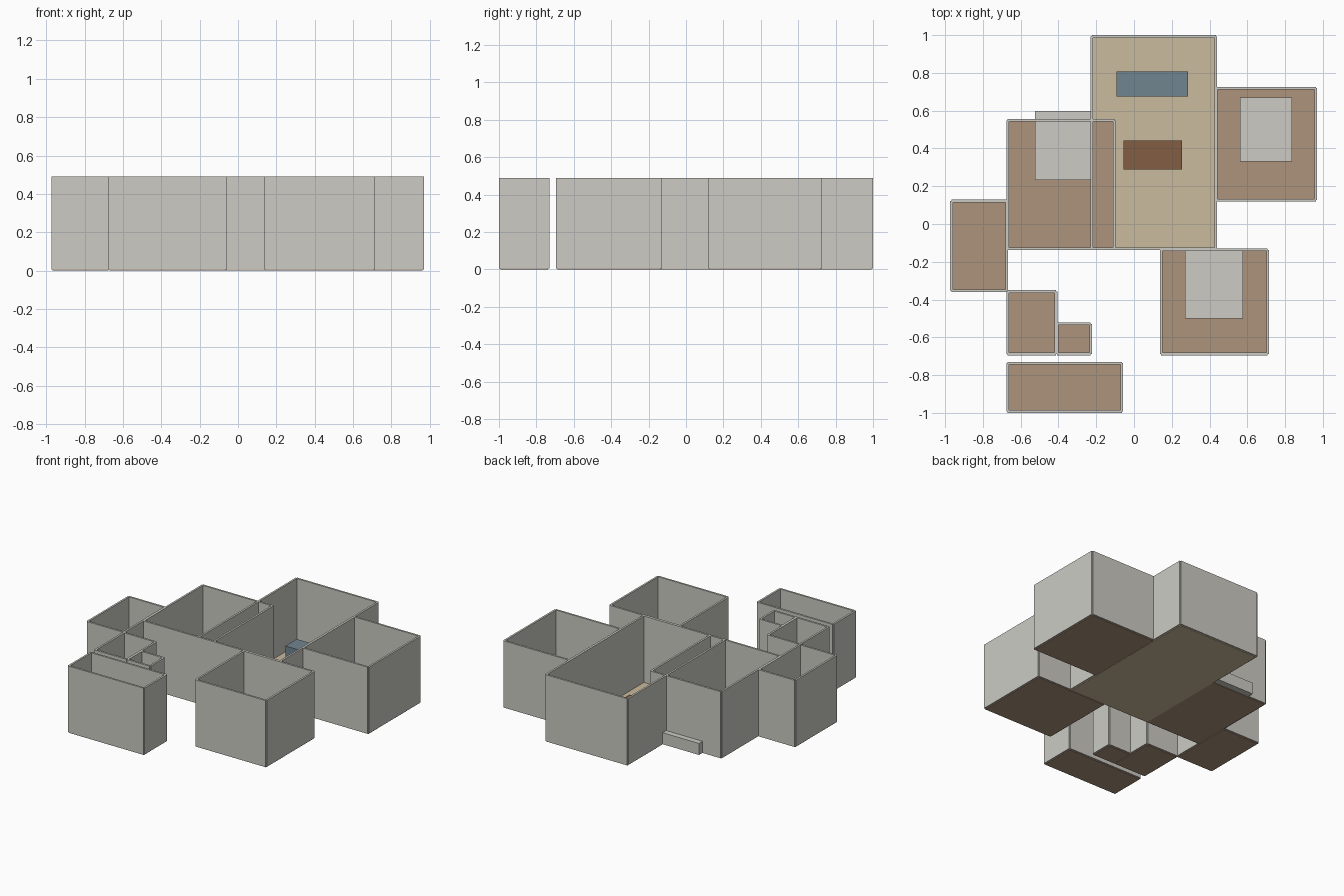
import bpy, bmesh
from mathutils import Matrix

if "Cube" in bpy.data.objects:
    bpy.data.objects.remove(bpy.data.objects["Cube"])

WALL_T = 0.014      # wall thickness
FLOOR_T = 0.006     # floor slab thickness
WALL_TOP = 0.49


def material(name, r, g, b):
    """Flat material from sRGB 0-255 values."""
    m = bpy.data.materials.new(name)
    lin = [((c / 255 + 0.055) / 1.055) ** 2.4 for c in (r, g, b)]
    m.diffuse_color = (*lin, 1)
    m.use_nodes = True
    m.node_tree.nodes["Principled BSDF"].inputs["Base Color"].default_value = m.diffuse_color
    return m


PLASTER = material("plaster_grey", 204, 203, 196)
WOOD = material("wood_floor", 172, 147, 123)
BEIGE = material("beige_floor", 203, 187, 158)
BLUE = material("sofa_blue", 113, 133, 144)
BROWN = material("table_brown", 131, 94, 68)


def add_box(bm, x0, x1, y0, y1, z0, z1):
    mat = (Matrix.Translation(((x0 + x1) / 2, (y0 + y1) / 2, (z0 + z1) / 2))
           @ Matrix.Diagonal((x1 - x0, y1 - y0, z1 - z0, 1)))
    bmesh.ops.create_cube(bm, size=1, matrix=mat)


def make_object(name, boxes, mat):
    bm = bmesh.new()
    for b in boxes:
        add_box(bm, *b)
    me = bpy.data.meshes.new(name)
    bm.to_mesh(me)
    bm.free()
    me.materials.append(mat)
    ob = bpy.data.objects.new(name, me)
    bpy.context.collection.objects.link(ob)
    return ob


def room(name, x0, x1, y0, y1, floor_mat, lift=0.0):
    """Floor slab with four wall panels centred on its edges."""
    h = WALL_T / 2
    make_object(name + "_floor", [(x0, x1, y0, y1, lift, FLOOR_T + lift)], floor_mat)
    walls = [(x0, x1, y - h, y + h, FLOOR_T, WALL_TOP) for y in (y0, y1)]
    walls += [(x - h, x + h, y0, y1, FLOOR_T, WALL_TOP) for x in (x0, x1)]
    make_object(name + "_walls", walls, PLASTER)


# Rooms; the west bedroom floor lies just above the living room floor
room("living_room", -0.223, 0.433, -0.131, 0.993, BEIGE)
room("west_bedroom", -0.669, -0.104, -0.131, 0.549, WOOD, 0.001)
room("east_bedroom", 0.436, 0.963, 0.126, 0.719, WOOD)
room("south_bedroom", 0.144, 0.708, -0.688, -0.137, WOOD)
room("west_room", -0.966, -0.674, -0.353, 0.122, WOOD)
room("bathroom", -0.669, -0.413, -0.688, -0.357, WOOD)
room("closet", -0.408, -0.229, -0.688, -0.529, WOOD)
room("front_porch", -0.669, -0.064, -0.993, -0.737, WOOD)

# Furniture
Z = FLOOR_T
make_object("west_bed", [(-0.523, -0.225, 0.234, 0.597, Z, 0.09)], PLASTER)
make_object("east_bed", [(0.56, 0.836, 0.33, 0.67, Z, 0.09)], PLASTER)
make_object("south_bed", [(0.27, 0.577, -0.50, -0.14, Z, 0.09)], PLASTER)
make_object("sofa", [(-0.092, 0.287, 0.676, 0.808, Z, 0.15)], BLUE)
make_object("low_table", [(-0.055, 0.254, 0.288, 0.442, Z, 0.12)], BROWN)
